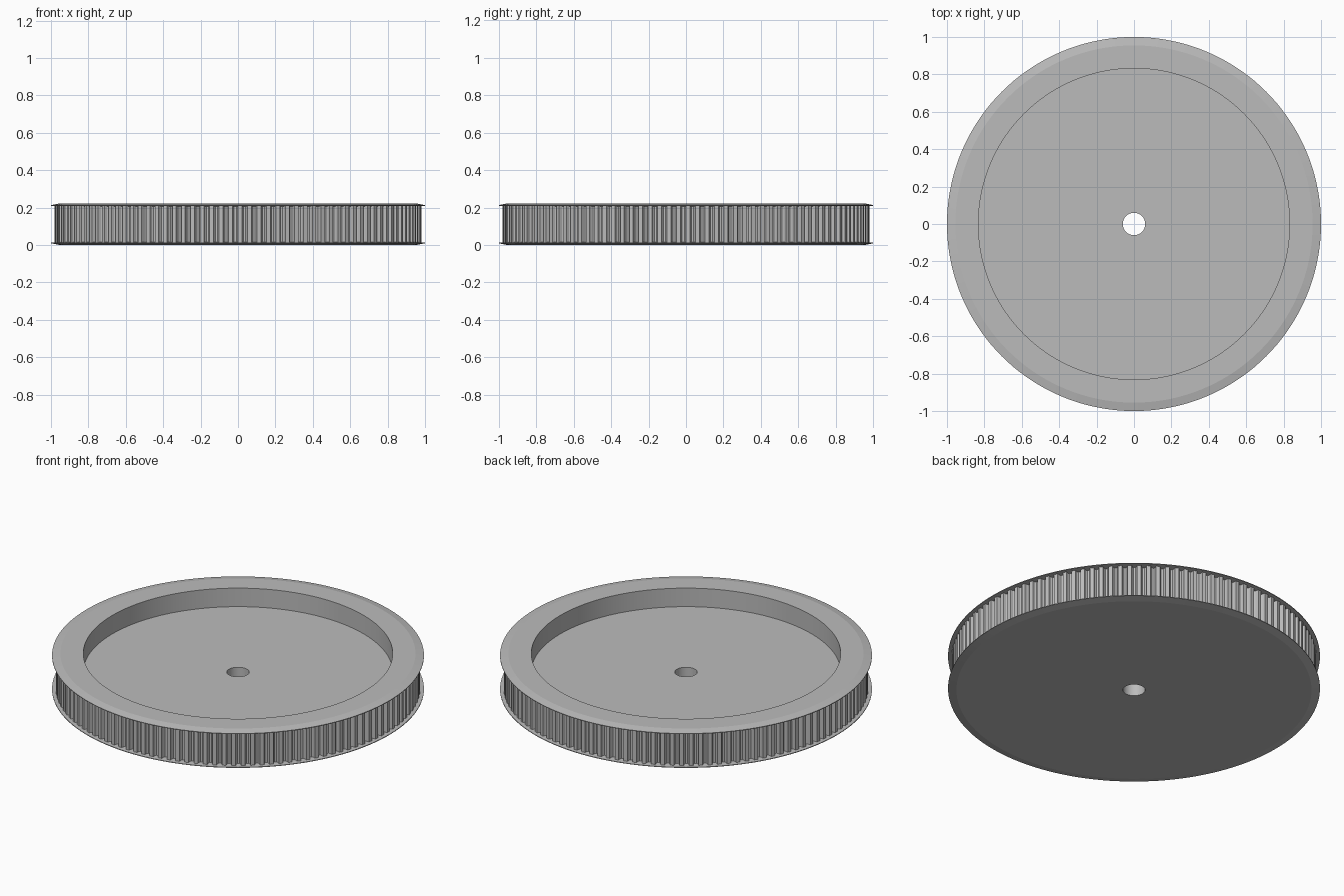
import bpy, bmesh, math

if "Cube" in bpy.data.objects:
    bpy.data.objects.remove(bpy.data.objects["Cube"])

HEIGHT = 0.222
FLOOR = 0.112        # recess floor level
BORE = 0.06
RECESS = 0.832
ROOT, TIP = 0.958, 0.98
TEETH = 120
SEGMENTS = 144

metal = bpy.data.materials.new("plain grey")
metal.use_nodes = True
grey = (0.5, 0.5, 0.5, 1)
metal.diffuse_color = grey
metal.node_tree.nodes["Principled BSDF"].inputs["Base Color"].default_value = grey


def finish(bm, name):
    bmesh.ops.recalc_face_normals(bm, faces=bm.faces)
    mesh = bpy.data.meshes.new(name)
    bm.to_mesh(mesh)
    bm.free()
    mesh.materials.append(metal)
    obj = bpy.data.objects.new(name, mesh)
    bpy.context.collection.objects.link(obj)
    bpy.ops.object.select_all(action='DESELECT')
    obj.select_set(True)
    bpy.context.view_layer.objects.active = obj
    bpy.ops.object.shade_smooth_by_angle(angle=math.radians(10))
    return obj


def ring(bm, points):
    return [bm.verts.new(p) for p in points]


def bridge(bm, a, b):
    n = len(a)
    for i in range(n):
        j = (i + 1) % n
        bm.faces.new((a[i], a[j], b[j], b[i]))


def lathe(name, profile):
    """Revolve a closed (radius, height) profile around z."""
    bm = bmesh.new()
    angles = [2 * math.pi * i / SEGMENTS for i in range(SEGMENTS)]
    rings = [ring(bm, [(r * math.cos(a), r * math.sin(a), z) for a in angles])
             for r, z in profile]
    for k, current in enumerate(rings):
        bridge(bm, current, rings[(k + 1) % len(rings)])
    return finish(bm, name)


# Dished wheel with two thin, slightly bevelled flanges
flange = [(0.955, 0), (1, 0.009), (1, 0.013), (0.95, 0.016)]
upper_flange = [(r, HEIGHT - z) for r, z in reversed(flange)]
lathe("flanged_wheel", [(BORE, 0)] + flange + upper_flange
      + [(RECESS, HEIGHT), (RECESS, FLOOR), (BORE, FLOOR)])

# Toothed belt track: flat lands separated by rounded grooves
pitch = 2 * math.pi / TEETH
tooth = [(0, TIP), (0.42, TIP), (0.5, ROOT + 0.006), (0.6, ROOT),
         (0.82, ROOT), (0.92, ROOT + 0.006)]
outline = [(r * math.cos((i + f) * pitch), r * math.sin((i + f) * pitch))
           for i in range(TEETH) for f, r in tooth]
bm = bmesh.new()
inner = [(x * 0.95 / math.hypot(x, y), y * 0.95 / math.hypot(x, y)) for x, y in outline]
low, high = 0.0125, HEIGHT - 0.0125
loops = [ring(bm, [(x, y, z) for x, y in pts])
         for pts, z in ((outline, low), (outline, high), (inner, high), (inner, low))]
for k, loop in enumerate(loops):
    bridge(bm, loop, loops[(k + 1) % len(loops)])
finish(bm, "belt_teeth")
